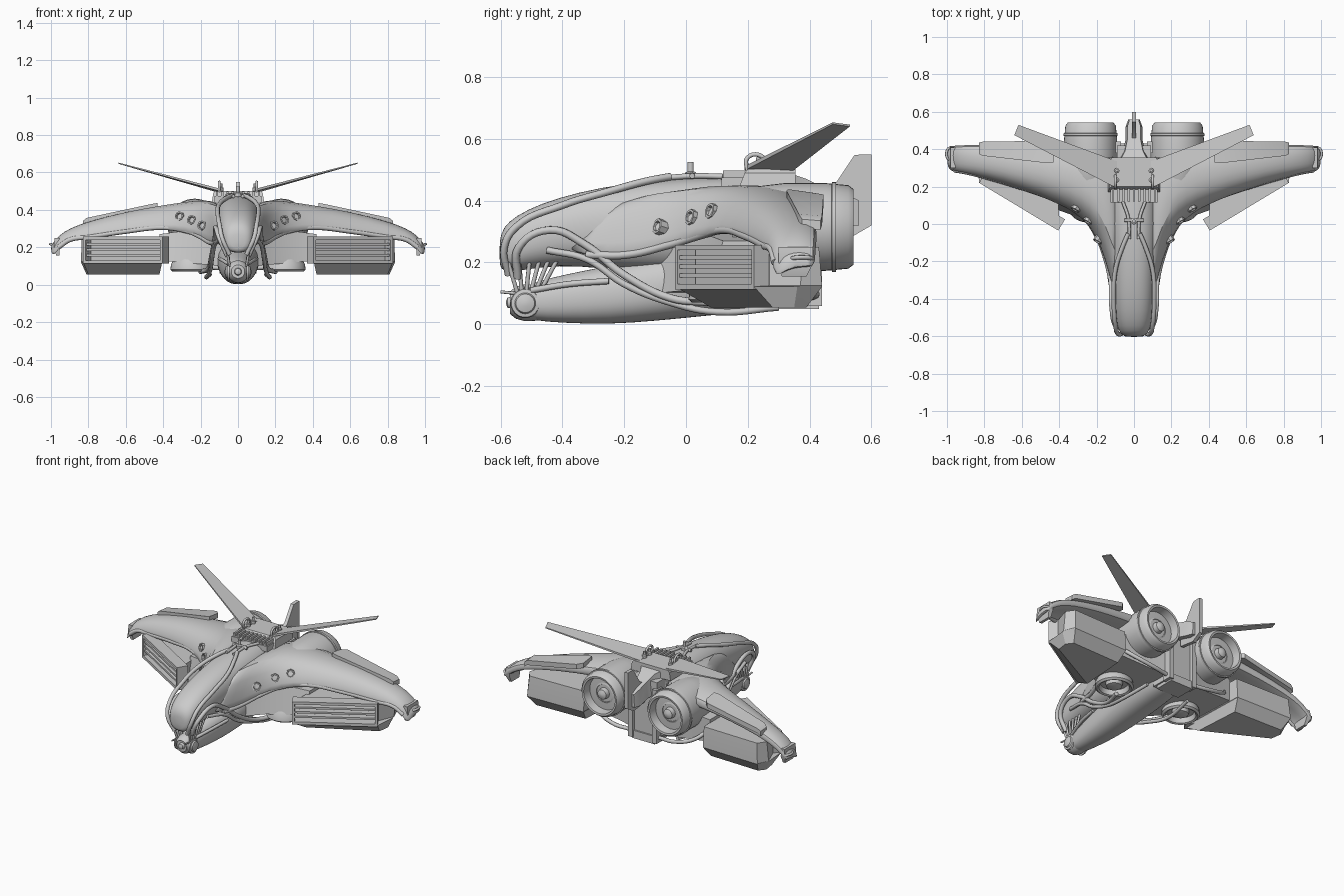
import bpy, bmesh, math
from mathutils import Vector


def loft(name, rings, mirror=False, angle=35, subsurf=0):
    """Skin closed rings of points, cap the ends, optionally mirror across x."""
    bm = bmesh.new()
    vs = [[bm.verts.new(p) for p in r] for r in rings]
    n = len(rings[0])
    for a, b in zip(vs, vs[1:]):
        for i in range(n):
            bm.faces.new((a[i], a[(i + 1) % n], b[(i + 1) % n], b[i]))
    bm.faces.new(vs[0])
    bm.faces.new(vs[-1])
    bmesh.ops.recalc_face_normals(bm, faces=bm.faces)
    me = bpy.data.meshes.new(name)
    bm.to_mesh(me)
    bm.free()
    me.shade_smooth()
    me.set_sharp_from_angle(angle=math.radians(angle))
    ob = bpy.data.objects.new(name, me)
    bpy.context.collection.objects.link(ob)
    if mirror:
        ob.modifiers.new("mirror", 'MIRROR').use_mirror_merge = False
    if subsurf:
        s = ob.modifiers.new("smooth", 'SUBSURF')
        s.levels = s.render_levels = subsurf
    return ob


def oval(y, w, z0, z1, p=0.85, n=24):
    f = lambda v: math.copysign(abs(v) ** p, v)
    return [(w * f(math.cos(t)), y, (z0 + z1) / 2 + (z1 - z0) / 2 * f(math.sin(t)))
            for t in (2 * math.pi * i / n for i in range(n))]


def lathe(name, centre, axis, profile, mirror=False, n=32):
    q = Vector(axis).to_track_quat('Z', 'Y')
    rings = [[Vector(centre) + q @ Vector((r * math.cos(2 * math.pi * i / n),
              r * math.sin(2 * math.pi * i / n), d)) for i in range(n)] for r, d in profile]
    return loft(name, rings, mirror)


def box(name, x, y, z, mirror=False):
    return loft(name, [[(x[0], y[0], k), (x[1], y[0], k), (x[1], y[1], k), (x[0], y[1], k)]
                       for k in z], mirror)


def tube(name, pts, r, sides=(1, -1)):
    cu = bpy.data.curves.new(name, 'CURVE')
    cu.dimensions = '3D'
    cu.bevel_depth, cu.bevel_resolution, cu.resolution_u = r, 2, 6
    cu.use_fill_caps = True
    for s in sides:
        sp = cu.splines.new('BEZIER')
        sp.bezier_points.add(len(pts) - 1)
        for b, p in zip(sp.bezier_points, pts):
            b.co = (p[0] * s, p[1], p[2])
            b.handle_left_type = b.handle_right_type = 'AUTO'
    bpy.context.collection.objects.link(bpy.data.objects.new(name, cu))


# Upper hull with the canopy, and the lower belly
loft("upper_hull", [oval(*s) for s in [
    (-.604, .04, .19, .27), (-.592, .07, .17, .315), (-.55, .09, .17, .352), (-.47, .103, .185, .392),
    (-.35, .112, .19, .428), (-.2, .122, .17, .457), (0, .135, .17, .477), (.2, .135, .15, .475),
    (.4, .1, .15, .45)]], angle=60, subsurf=1)
loft("belly", [oval(*s) for s in [
    (-.54, .04, .03, .11), (-.5, .055, .012, .135), (-.4, .072, .004, .16), (-.25, .092, -.001, .19),
    (-.1, .108, .01, .22), (.1, .12, .03, .28), (.3, .11, .05, .3), (.42, .09, .06, .3)]],
    angle=60, subsurf=1)

# Canopy frame, side hoses and belly pipes
tube("canopy_frame", [(.045, -.575, .16), (.085, -.588, .25), (.098, -.55, .315), (.108, -.4, .385),
                      (.1, -.25, .43), (.06, -.12, .465), (.03, -.05, .478)], .012)
tube("cheek_frame", [(.055, -.545, .15), (.1, -.54, .25), (.12, -.44, .305), (.122, -.33, .26),
                     (.14, -.2, .16), (.16, -.05, .085), (.2, .08, .07)], .013)
tube("side_hose", [(.1, -.45, .24), (.125, -.32, .21), (.14, -.2, .13), (.15, -.05, .07),
                   (.17, .1, .04), (.15, .3, .055)], .011)
tube("chin_rail", [(.05, -.5, .11), (.082, -.38, .13), (.1, -.25, .14)], .01)
tube("rear_pipe", [(.1, .41, .09), (.22, .42, .1), (.34, .39, .14), (.4, .33, .2)], .012)

# Chin sensor, its side hubs and the spokes up to the canopy
lathe("chin_sensor", (0, -.52, .07), (0, -1, 0), [(.058, -.04), (.06, 0), (.052, .03), (.036, .05),
      (.036, .042), (.02, .042), (.016, .058), (.005, .062)])
lathe("chin_hub", (.045, -.52, .068), (1, 0, 0), [(.048, 0), (.045, .01), (.034, .012), (.03, .02), (.01, .026)], True)
for i in range(6):
    tube("chin_spoke", [(.045, -.545 + .014 * i, .1), (.062, -.575 + .035 * i, .2 + .008 * i)], .007)
tube("nose_probe", [(.045, -.55, .1), (.045, -.6, .105)], .005)

# Wings: x, leading y, trailing y, leading z, top z, trailing z, thickness
WING = [(.08, -.45, .36, .25, .42, .44, .08), (.12, -.33, .38, .23, .44, .44, .1),
        (.15, -.2, .39, .23, .452, .44, .1), (.2, -.07, .4, .26, .455, .44, .09),
        (.27, .03, .41, .29, .45, .42, .08), (.4, .11, .415, .31, .43, .405, .07),
        (.6, .185, .42, .29, .395, .375, .06), (.8, .245, .425, .26, .342, .33, .05),
        (.9, .27, .425, .245, .305, .295, .05), (.96, .28, .42, .205, .265, .255, .05),
        (.985, .285, .42, .155, .23, .22, .04), (1.0, .32, .41, .18, .215, .205, .02)]


def wing_ring(x, a, b, zl, zt, ze, t):
    c = b - a
    return [(x, a, zl - t * .3), (x, a, zl + t * .2), (x, a + c * .12, zl + (zt - zl) * .65),
            (x, a + c * .3, zt - .008), (x, a + c * .6, zt), (x, b, ze), (x, b, ze - t),
            (x, a + c * .6, zt - t * 1.2), (x, a + c * .2, zl + (zt - zl) * .4 - t * .5)]


loft("wing", [wing_ring(*s) for s in WING], True, 50, 1)
tube("leading_edge_lip", [(s[0], s[1] + .008, s[3] - .005) for s in WING[1:10]], .013)
loft("wing_flap", [[(x, y0, z0), (x, y1, z1), (x, y1, z1 - .03), (x, y0, z0 - .03)]
     for x, y0, y1, z0, z1 in [(.43, .33, .415, .437, .425), (.46, .325, .445, .432, .42),
                              (.81, .365, .44, .357, .35), (.83, .375, .435, .34, .335)]], True)
loft("wing_tip_hook", [[(.955, y0, z), (x, y0, z), (x, y1, z), (.955, y1, z)]
     for z, x, y0, y1 in [(.25, .98, .3, .41), (.2, .985, .3, .412), (.155, .972, .31, .39)]], True)
tube("tip_loop", [(.975, .41, .21), (.996, .4, .215), (.996, .35, .215), (.975, .34, .21)], .007)
# Raised vents on the shoulder
for x, y, z in [(.19, -.085, .315), (.245, .02, .345), (.31, .085, .365)]:
    lathe("shoulder_vent", (x, y, z), (.5, -.8, .25), [(.026, -.03), (.026, .012), (.018, .012), (.016, 0)], True, 8)

# Slatted pods under the wings, front face swept back
A, B = Vector((.405, -.035)), Vector((.828, .22))
D = (B - A).normalized()
N = Vector((-D.y, D.x))


def bar(name, u0, u1, z0, z1, depth, back=0):
    p, q = A + (B - A) * u0 + N * back, A + (B - A) * u1 + N * back
    loft(name, [[(*k, z) for k in (p, q, q + N * depth, p + N * depth)] for z in (z0, z1)], True)


POD = [(.25, [(.40, .03), (.80, .27), (.835, .38), (.80, .43), (.42, .42)]),
       (.125, [(.40, .03), (.80, .27), (.84, .37), (.81, .44), (.42, .43)]),
       (.122, [(.405, -.035), (.828, .22), (.84, .36), (.81, .44), (.42, .43)]),
       (.055, [(.42, .08), (.80, .28), (.81, .35), (.78, .39), (.44, .38)])]
loft("pod_body", [[(x, y, z) for x, y in pts] for z, pts in POD], True, 20)
bar("pod_top_frame", 0, 1, .24, .257, .07)
bar("pod_bottom_frame", 0, 1, .112, .13, .07)
bar("pod_post", 0, .03, .12, .25, .07)
bar("pod_post", .97, 1, .12, .25, .07)
for i in range(3):
    bar("pod_slat", .02, .98, .152 + .029 * i, .164 + .029 * i, .05, .008)

# Inner nacelle block, linking root and pods
loft("inner_nacelle", [[(x, y0, z0), (x, y1, z0), (x, y1, z1), (x, y0 + .04, z1)]
     for x, y0, y1, z0, z1 in [(.08, -.1, .4, .1, .32), (.2, .0, .38, .11, .3), (.42, .08, .36, .13, .27)]], True)
# Downward lift nozzles
lathe("lift_nozzle", (.25, .12, .07), (0, 0, -1), [(.09, -.07), (.108, -.04), (.112, -.01), (.1, 0),
      (.088, -.005), (.08, -.035), (.05, -.035), (.045, -.012), (.02, -.005)], True)

# Main rear engines
lathe("main_engine", (.232, .3, .315), (0, 1, 0), [(.1, -.15), (.13, -.08), (.142, .02), (.142, .15),
      (.135, .225), (.122, .242), (.11, .24), (.1, .15), (.075, .15), (.07, .185), (.055, .19),
      (.05, .175), (.035, .18), (.03, .215), (.01, .225)], True, 40)
lathe("engine_band", (.232, .3, .315), (0, 1, 0), [(.13, .17), (.145, .172), (.145, .185), (.13, .187)], True, 40)

# Rear frame between the engines
box("rear_frame", (-.09, .09), (.28, .42), (.07, .44))
box("rear_rail", (.07, .1), (.38, .44), (.06, .4), True)
box("rear_foot", (-.08, .08), (.3, .43), (.05, .1))

# Dorsal platform, grille and bolts
loft("dorsal_platform", [[(-w, a, z), (w, a, z), (w, .355, z), (-w, .355, z)]
     for w, a, z in [(.14, .17, .44), (.132, .19, .49), (.12, .2, .502)]])
for i in range(9):
    x = -.112 + .028 * i
    box("grille_fin", (x - .006, x + .006), (.12, .19), (.45, .497))
box("grille_base", (-.125, .125), (.115, .2), (.44, .475))
for y in (.235, .285):
    lathe("platform_bolt", (.092, y, .5), (0, 0, 1), [(.014, 0), (.014, .018), (.008, .022), (.008, .04)], True, 12)
lathe("spine_pin", (0, .015, .47), (0, 0, 1), [(.018, 0), (.018, .02), (.01, .025), (.01, .055)], n=12)
tube("spine_cross", [(.05, .02, .48), (0, .02, .485)], .009)
tube("spine_pipe", [(.025, -.08, .473), (.03, .03, .48), (.06, .12, .478)], .009)
tube("spine_hoop", [(.1, .2, .49), (.1, .2, .54), (.1, .25, .54), (.1, .26, .49)], .007)

# V tail, tail boom and centre fin
loft("tail_plane", [[(x0, y0, z0 + t), (x1, y1, z1 + t), (x1, y1, z1 - t), (x0, y0, z0 - t)]
     for x0, y0, z0, x1, y1, z1, t in [(.09, .19, .505, .09, .335, .495, .007),
                                      (.64, .475, .65, .618, .53, .643, .003)]], True)
loft("tail_boom", [[(-w, y, z0), (w, y, z0), (w * .8, y, z1), (-w * .8, y, z1)]
     for y, w, z0, z1 in [(.33, .1, .36, .49), (.39, .06, .35, .47), (.45, .045, .34, .44),
                          (.52, .045, .32, .42), (.56, .03, .32, .4)]])
loft("centre_fin", [[(x, y, z) for y, z in [(.43, .42), (.48, .45), (.545, .548), (.6, .55),
     (.6, .32), (.54, .285), (.43, .3)]] for x in (-.011, .011)])
